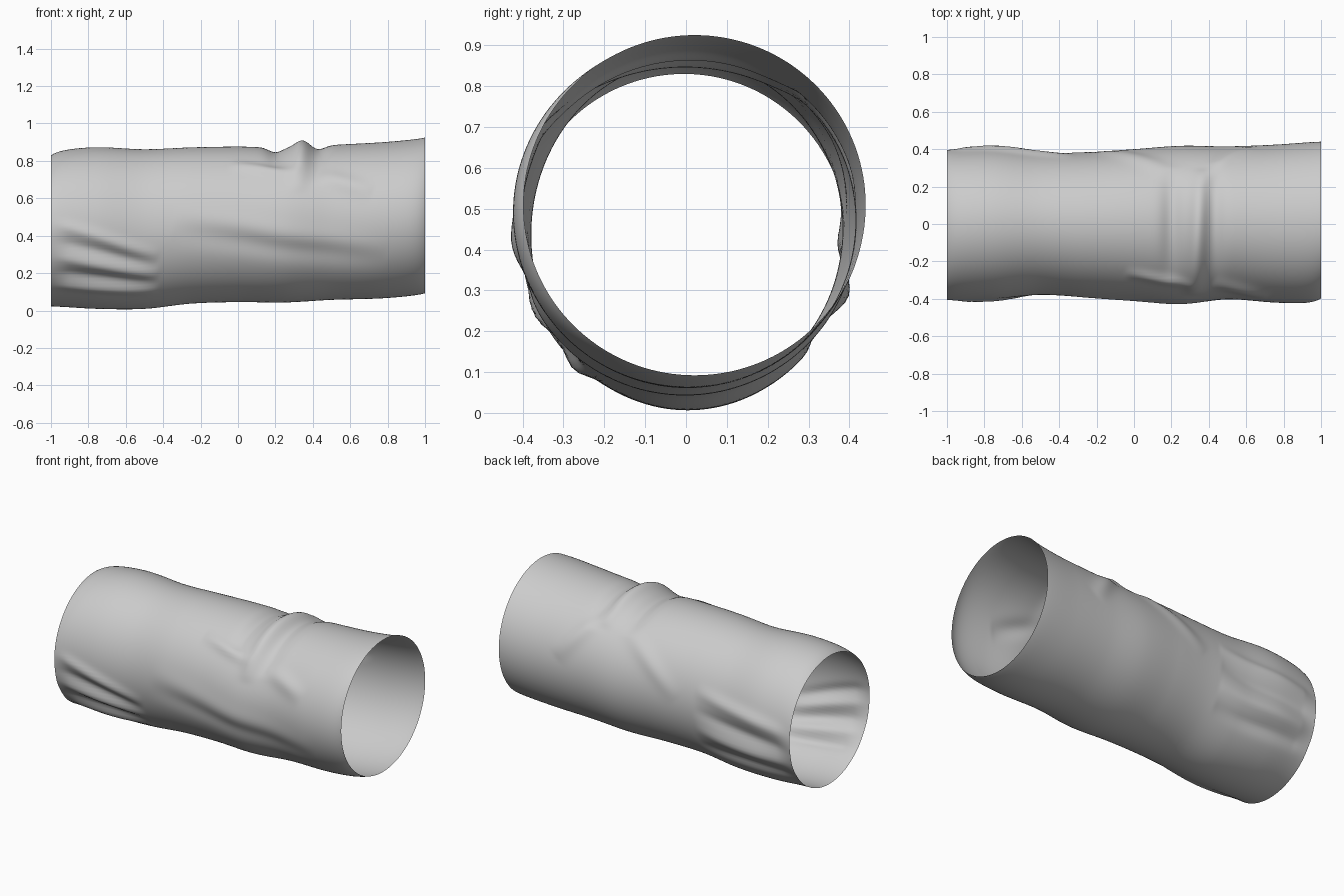
import bpy, bmesh, math

if "Cube" in bpy.data.objects:
    bpy.data.objects.remove(bpy.data.objects["Cube"])

# Silhouette heights and depths at nine even stations from x = -1 to 1
TOP = (.86, .873, .862, .872, .876, .872, .885, .898, .915)
BOTTOM = (.022, .009, .009, .037, .045, .043, .057, .064, .08)
BACK = (.395, .405, .386, .384, .4, .418, .415, .424, .44)
FRONT = (-.405, -.4, -.379, -.392, -.405, -.422, -.402, -.42, -.43)

# Folds: x and angle (0 top, negative front) at both ends, width, height
FOLDS = [
    # ridge across the top, grooves beside it
    (.32, -66, .36, 45, .05, .036),
    (.20, -45, .20, 45, .05, -.026),
    (.43, -60, .43, 50, .05, -.02),
    # ridge trailing off along front and back
    (.33, -50, -.05, -40, .035, .016),
    (.42, -52, .72, -68, .05, .016),
    (.36, 30, .62, 80, .05, .016),
    (.25, 35, -.2, 85, .05, .012),
]


def add_fan(angle, step, count, spread, reach, width, height):
    """Alternating ridges and grooves that converge away from the left cuff."""
    for i in range(count):
        start = angle + step * i
        FOLDS.append((-1.04, start, reach, start + spread * (1 - i / count),
                      width, height * (-1) ** i))


add_fan(-84, -13, 5, -26, -.42, .032, .016)   # front of the cuff
add_fan(87, 13, 4, -14, -.32, .042, .02)      # back of the cuff
for k in (0, 1):                              # long diagonal on the front
    FOLDS.append((-.35, -82 - 13 * k, .8, -112 - 7 * k, .065, .01 - .022 * k))


def sample(values, x):
    """Smooth interpolation through evenly spaced values."""
    n = len(values) - 1
    u = (x + 1) / 2 * n
    i = min(int(u), n - 1)
    t = u - i
    a, b, c, d = (values[min(max(i + k, 0), n)] for k in (-1, 0, 1, 2))
    return b + t / 2 * (c - a + t * (2*a - 5*b + 4*c - d + t * (3*(b - c) + d - a)))


def fold_height(x, angle):
    """Sum of all ridges and grooves on the unrolled sleeve."""
    total, k = 0, math.radians(.43)
    for xa, ta, xb, tb, width, height in FOLDS:
        dx, dt = xb - xa, (tb - ta) * k
        px, pt = x - xa, (angle - ta) * k
        length = math.hypot(dx, dt)
        along = (px * dx + pt * dt) / length ** 2
        if 0 < along < 1:
            across = (px * dt - pt * dx) / length
            total += height * math.sin(math.pi * along) ** .8 * math.exp(-(across / width) ** 2)
    return total * min(1, .25 + (1 - abs(x)) * 8)


# Sleeve: open tube of rings
RINGS, SIDES = 161, 144
bm = bmesh.new()
rings = []
for i in range(RINGS):
    x = -1 + 2 * i / (RINGS - 1)
    left, right = math.exp(-(1 + x) / .05), math.exp(-(1 - x) / .05)
    top = sample(TOP, x) - .03 * left + .01 * right
    bottom = sample(BOTTOM, x) + .012 * right
    back = sample(BACK, x)
    front = sample(FRONT, x) + .032 * right
    ring = []
    for j in range(SIDES):
        angle = 360 * j / SIDES - 180
        s, c = math.sin(math.radians(angle)), math.cos(math.radians(angle))
        d = fold_height(x, angle)
        ring.append(bm.verts.new((x, (back + front) / 2 + ((back - front) / 2 + d) * s,
                                  max(0, (top + bottom) / 2 + ((top - bottom) / 2 + d) * c))))
    rings.append(ring)
for a, b in zip(rings, rings[1:]):
    for j in range(SIDES):
        k = (j + 1) % SIDES
        bm.faces.new((a[j], b[j], b[k], a[k]))
bm.normal_update()
if sum(f.normal.z * (f.calc_center_median().z - .46) for f in bm.faces) < 0:
    bmesh.ops.reverse_faces(bm, faces=bm.faces[:])
for f in bm.faces:
    f.smooth = True
mesh = bpy.data.meshes.new("sleeve")
bm.to_mesh(mesh)
bm.free()
sleeve = bpy.data.objects.new("sleeve", mesh)
bpy.context.collection.objects.link(sleeve)
